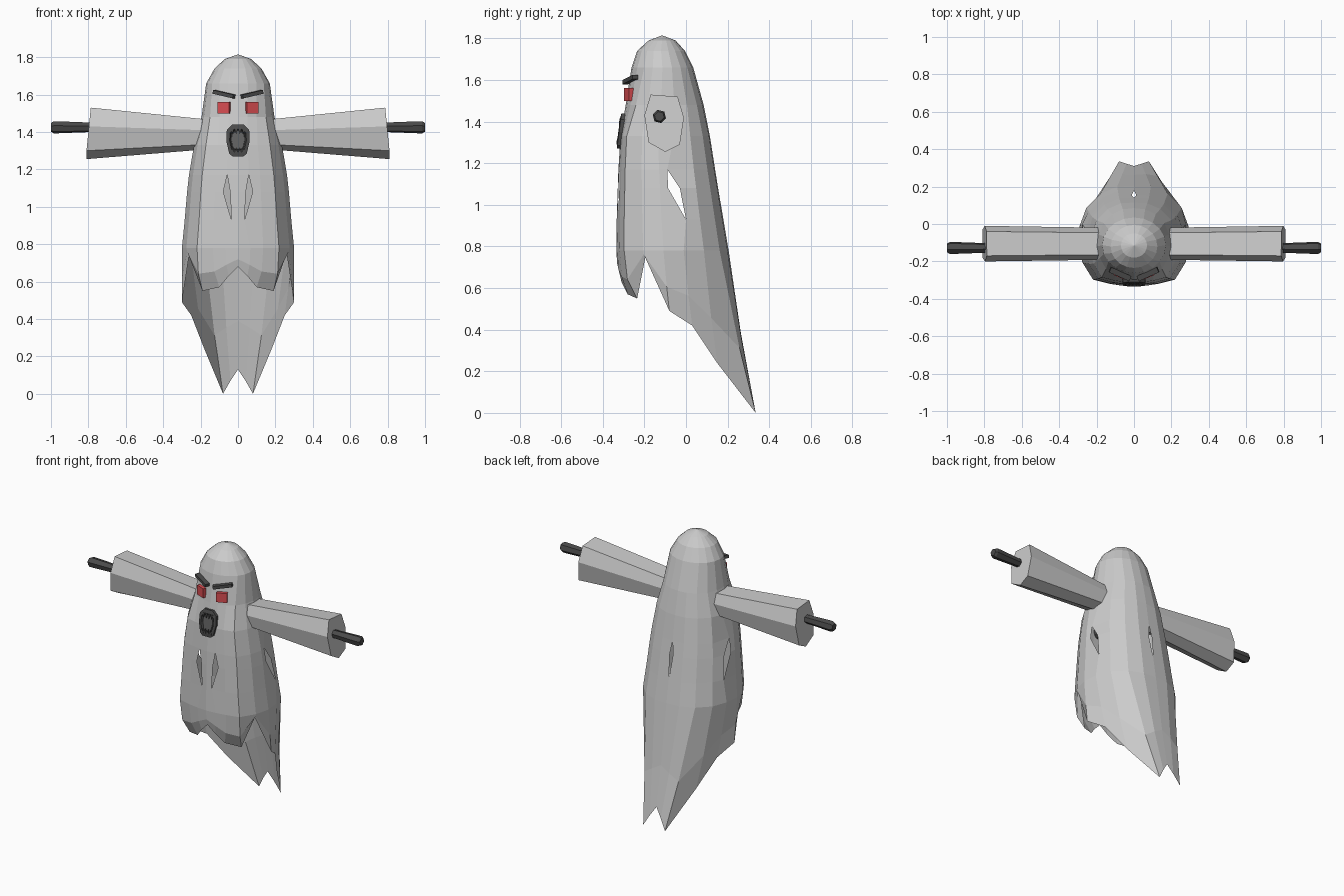
import bpy, bmesh, math
from mathutils import Vector, Matrix

if "Cube" in bpy.data.objects:
    bpy.data.objects.remove(bpy.data.objects["Cube"])


def material(name, rgb):
    m = bpy.data.materials.new(name)
    m.diffuse_color = (*rgb, 1)
    m.use_nodes = True
    m.node_tree.nodes["Principled BSDF"].inputs["Base Color"].default_value = m.diffuse_color
    return m


CLOTH = material("pale cloth", (0.60, 0.60, 0.60))
DARK = material("charcoal", (0.07, 0.07, 0.07))
MAW = material("mouth grey", (0.12, 0.12, 0.12))
RED = material("eye red", (0.70, 0.075, 0.085))


def finish(name, bm, mat):
    bmesh.ops.recalc_face_normals(bm, faces=bm.faces)
    me = bpy.data.meshes.new(name)
    bm.to_mesh(me)
    bm.free()
    me.materials.append(mat)
    ob = bpy.data.objects.new(name, me)
    bpy.context.collection.objects.link(ob)
    return ob


def loft(name, sections, mat):
    """Closed solid through matching loops of points."""
    bm = bmesh.new()
    loops = [[bm.verts.new(p) for p in s] for s in sections]
    n = len(loops[0])
    for a, b in zip(loops, loops[1:]):
        for i in range(n):
            j = (i + 1) % n
            bm.faces.new((a[i], a[j], b[j], b[i]))
    bm.faces.new(loops[0])
    bm.faces.new(loops[-1])
    return finish(name, bm, mat)


def box(name, center, size, rot_y, rot_z, mat):
    bm = bmesh.new()
    m = (Matrix.Translation(center) @ Matrix.Rotation(rot_z, 4, 'Z')
         @ Matrix.Rotation(rot_y, 4, 'Y') @ Matrix.Diagonal((*size, 1)))
    bmesh.ops.create_cube(bm, size=1, matrix=m)
    return finish(name, bm, mat)


# --- Shroud: rings of (height, half width, front y, back y)
RINGS = [(1.79, .07, -.18, -.05), (1.74, .125, -.235, -.005),
         (1.66, .17, -.262, .035), (1.48, .195, -.29, .085),
         (1.33, .235, -.315, .115), (1.17, .262, -.325, .14),
         (1.08, .272, -.328, .155), (.93, .285, -.333, .18),
         (.78, .30, -.335, .205)]
# Boxy cloth section: (width share, depth share), front centre to back centre
SECTION = [(0, 0), (.22, .01), (.45, .03), (.73, .07), (.92, .24), (1, .42),
           (.97, .60), (.85, .78), (.6, .92), (.3, .99), (0, 1)]
# Ragged hem points
HEM = [(0, -.32, .68), (.05, -.31, .63), (.1, -.28, .57), (.19, -.235, .55),
       (.26, -.195, .75), (.30, -.08, .49), (.25, .03, .42), (.18, .15, .24),
       (.08, .335, 0), (.04, .322, .07), (0, .31, .13)]
H = len(SECTION) - 1
N = 2 * H


def half_rings():
    rows = []
    for z, w, yf, yb in RINGS:
        k = min(1, max(0, (1.66 - z) / .33))    # round head blends into boxy cloth
        row = []
        for i, (cx, t) in enumerate(SECTION):
            a = math.pi * i / H
            px = math.sin(a) * (1 - k) + cx * k
            pt = (1 - math.cos(a)) / 2 * (1 - k) + t * k
            row.append(Vector((w * px, yf + (yb - yf) * pt, z)))
        rows.append(row)
    hem = [Vector(p) for p in HEM]
    mid = []
    for a, b in zip(rows[-1], hem):
        f = .25 if b.y < -.19 else .55          # front hem curls inward
        p = a.lerp(b, f)
        p.z = a.z + (b.z - a.z) * .6
        mid.append(p)
    rows += [mid, hem]
    rows[7][1].x = .035                         # chest slits lean inward
    rows[5][6].y = -.09                         # side slits lean forward
    rows[7][6].y = 0
    return rows


# Slits on row 6: column -> opening toward previous and next column
SLITS = {1: (.3, .3), 6: (.55, .1), H: (.15, .15)}


def build_shroud():
    half = half_rings()
    rows = [r + [Vector((-p.x, p.y, p.z)) for p in r[H - 1:0:-1]] for r in half]
    slits = dict(SLITS)
    for k, (lo, hi) in SLITS.items():
        slits[N - k] = (hi, lo)
    bm = bmesh.new()
    before, after = [], []
    for r, row in enumerate(rows):
        b, a = [], []
        for k, p in enumerate(row):
            if r == 6 and k in slits:
                lo, hi = slits[k]
                b.append(bm.verts.new(p.lerp(row[k - 1], lo)))
                a.append(bm.verts.new(p.lerp(row[(k + 1) % N], hi)))
            else:
                v = bm.verts.new(p)
                b.append(v)
                a.append(v)
        before.append(b)
        after.append(a)
    crown = bm.verts.new((0, -.115, 1.815))
    for k in range(N):
        j = (k + 1) % N
        bm.faces.new((crown, after[0][k], before[0][j]))
        for r in range(len(rows) - 1):
            bm.faces.new((after[r][k], after[r + 1][k],
                          before[r + 1][j], before[r][j]))
    finish("shroud", bm, CLOTH)


build_shroud()

# --- Arms: flared sleeves with thin dark hands
SLEEVE = [(-.17, 1.53), (-.04, 1.52), (-.01, 1.42), (-.03, 1.29),
          (-.10, 1.255), (-.18, 1.30), (-.20, 1.43)]
for side, s in (("right", 1), ("left", -1)):
    loft(side + "_sleeve",
         [[(s * .15, -.11 + (y + .11) * .9, 1.38 + (z - 1.38) * .57) for y, z in SLEEVE],
          [(s * (.81 - .1 * max(0, z - 1.30)), y, z) for y, z in SLEEVE]], CLOTH)

    def hand_ring(x, r):
        return [(s * x, -.128 + r * math.cos(math.radians(45 + 60 * i)),
                 1.425 + r * math.sin(math.radians(45 + 60 * i))) for i in range(6)]
    loft(side + "_hand", [hand_ring(.78, .026), hand_ring(.96, .033),
                          hand_ring(.985, .033), hand_ring(1.0, .024)], DARK)

    # --- Eyes and slanted brows
    box(side + "_eye", (s * .075, -.275, 1.53), (.066, .022, .062), 0,
        s * math.radians(22), RED)
    box(side + "_brow", (s * .075, -.268, 1.602), (.12, .03, .02),
        -s * math.radians(12), s * math.radians(24), DARK)


# --- Mouth: arched rim around a lighter throat, ringed by small teeth
def face_y(z):
    return -.313 + .13 * (z - 1.355)


OUTLINE = [(.03, 1.44), (.06, 1.41), (.062, 1.35), (.047, 1.285), (.03, 1.27)]
OUTLINE += [(-x, z) for x, z in reversed(OUTLINE)]


def mouth_loop(scale, dy):
    pts = [(x * scale, 1.355 + (z - 1.355) * scale) for x, z in OUTLINE]
    return [(x, face_y(z) + dy, z) for x, z in pts]


loft("mouth_rim", [mouth_loop(1, .03), mouth_loop(1, -.008),
                   mouth_loop(.72, -.012), mouth_loop(.62, .0)], DARK)
loft("throat", [mouth_loop(.6, .01), mouth_loop(.55, -.004)], MAW)

bm = bmesh.new()
for sgn, z0 in ((1, 1.29), (-1, 1.415)):
    for i in range(4):
        x = -.03 + .02 * i
        pts = [(x - .008, z0), (x + .008, z0), (x, z0 + sgn * .028)]
        front = [bm.verts.new((px, face_y(pz) - .014, pz)) for px, pz in pts]
        back = [bm.verts.new((px, face_y(pz) - .004, pz)) for px, pz in pts]
        bm.faces.new(front)
        bm.faces.new(back)
        for a in range(3):
            b = (a + 1) % 3
            bm.faces.new((front[a], front[b], back[b], back[a]))
finish("teeth", bm, DARK)
